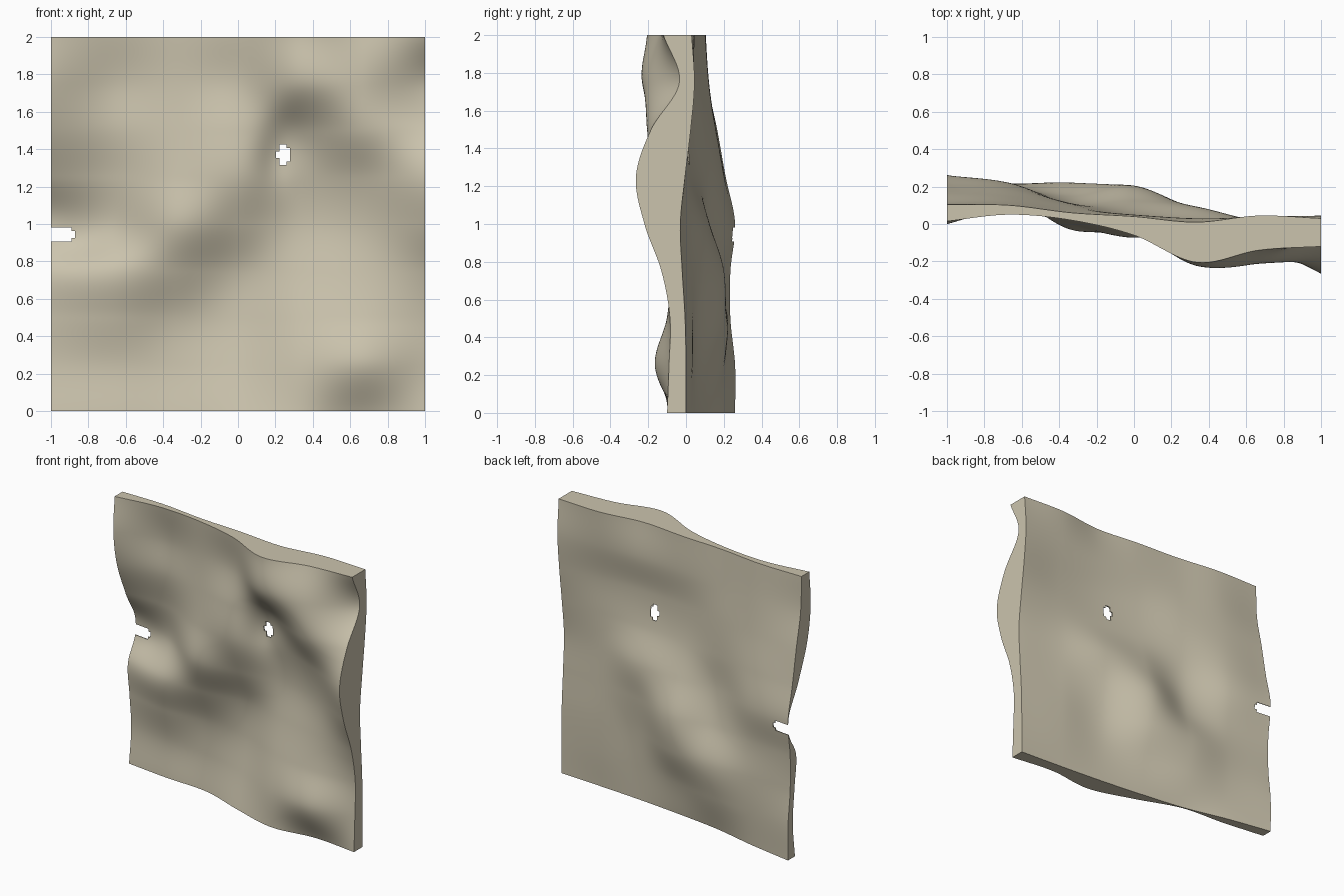
import bpy, bmesh, math

if "Cube" in bpy.data.objects:
    bpy.data.objects.remove(bpy.data.objects["Cube"])

# Control depths (y): one row per x column (-1..1 in thirds), entries climb z in 0.25 steps
FRONT = [
    [.18, .205, .185, .165, .25, .14, .04, .00, .015],
    [.14, .16, .115, .065, .16, .13, .085, .09, .05],
    [.115, .145, .135, .05, -.03, .00, .02, .035, .02],
    [.00, .06, .10, .09, .00, -.07, -.06, -.03, -.06],
    [-.095, -.09, -.04, .01, .035, .00, -.07, -.215, -.205],
    [-.065, -.165, -.10, -.06, -.05, -.10, -.20, -.205, -.14],
    [-.10, -.09, -.085, -.13, -.22, -.265, -.185, -.035, -.12],
]
BACK = [
    [.26, .26, .235, .235, .26, .21, .165, .115, .105],
    [.20, .215, .215, .20, .22, .19, .15, .12, .10],
    [.125, .19, .22, .15, .11, .11, .10, .08, .06],
    [.08, .12, .19, .20, .125, .055, .035, .05, .04],
    [.045, .05, .06, .08, .09, .02, .00, .03, .01],
    [.02, .03, .03, .02, .01, .00, .00, .035, .045],
    [.00, .00, -.005, -.02, -.03, -.005, .025, .045, .03],
]
# Worn-through holes: centre x, z, half width, half height
HOLES = [(-.95, .945, .075, .045), (.247, 1.37, .037, .055)]
N = 108


def spline(p, t):
    """Catmull-Rom through evenly spaced values, t measured in steps."""
    i = min(int(t), len(p) - 2)
    f = t - i
    b, c = p[i], p[i + 1]
    a = p[i - 1] if i > 0 else 2 * b - c
    d = p[i + 2] if i + 2 < len(p) else 2 * c - b
    return b + .5 * f * (c - a + f * (2*a - 5*b + 4*c - d + f * (3*(b - c) + d - a)))


def depth(table, x, z):
    return spline([spline(col, z * 4) for col in table], (x + 1) * 3)


def in_hole(x, z):
    return any(((x - cx) / rx) ** 2 + ((z - cz) / rz) ** 2 < 1
               for cx, cz, rx, rz in HOLES)


# Two wavy skins, pinched together around the holes
bm = bmesh.new()
front, back = {}, {}
for i in range(N + 1):
    for j in range(N + 1):
        x, z = -1 + 2 * i / N, 2 * j / N
        yf, yb = depth(FRONT, x, z), depth(BACK, x, z)
        yf = min(yf, yb - .01)
        for cx, cz, rx, rz in HOLES:
            r2 = ((x - cx) / rx) ** 2 + ((z - cz) / rz) ** 2
            yf += (yb - .002 - yf) * math.exp(-r2 / 8)
        front[i, j] = bm.verts.new((x, yf, z))
        back[i, j] = bm.verts.new((x, yb, z))

cells = {(i, j) for i in range(N) for j in range(N)
         if not in_hole(-1 + (2 * i + 1) / N, (2 * j + 1) / N)}
for i, j in cells:
    ring = [(i, j), (i + 1, j), (i + 1, j + 1), (i, j + 1)]
    bm.faces.new([front[k] for k in ring])
    bm.faces.new([back[k] for k in reversed(ring)])
    # Rim walls wherever the neighbouring cell is missing
    for k, (di, dj) in enumerate([(0, -1), (1, 0), (0, 1), (-1, 0)]):
        if (i + di, j + dj) not in cells:
            a, b = ring[k], ring[(k + 1) % 4]
            bm.faces.new([front[b], front[a], back[a], back[b]])

bmesh.ops.delete(bm, geom=[v for v in bm.verts if not v.link_faces], context='VERTS')
bmesh.ops.recalc_face_normals(bm, faces=bm.faces)
mesh = bpy.data.meshes.new("wavy_slab")
bm.to_mesh(mesh)
bm.free()
slab = bpy.data.objects.new("wavy_slab", mesh)
bpy.context.collection.objects.link(slab)
bpy.context.view_layer.objects.active = slab
slab.select_set(True)
bpy.ops.object.shade_smooth_by_angle(angle=math.radians(40))

# Sandy stone colour
stone = bpy.data.materials.new("stone")
stone.diffuse_color = (.60, .55, .42, 1)
stone.use_nodes = True
stone.node_tree.nodes["Principled BSDF"].inputs["Base Color"].default_value = stone.diffuse_color
mesh.materials.append(stone)
